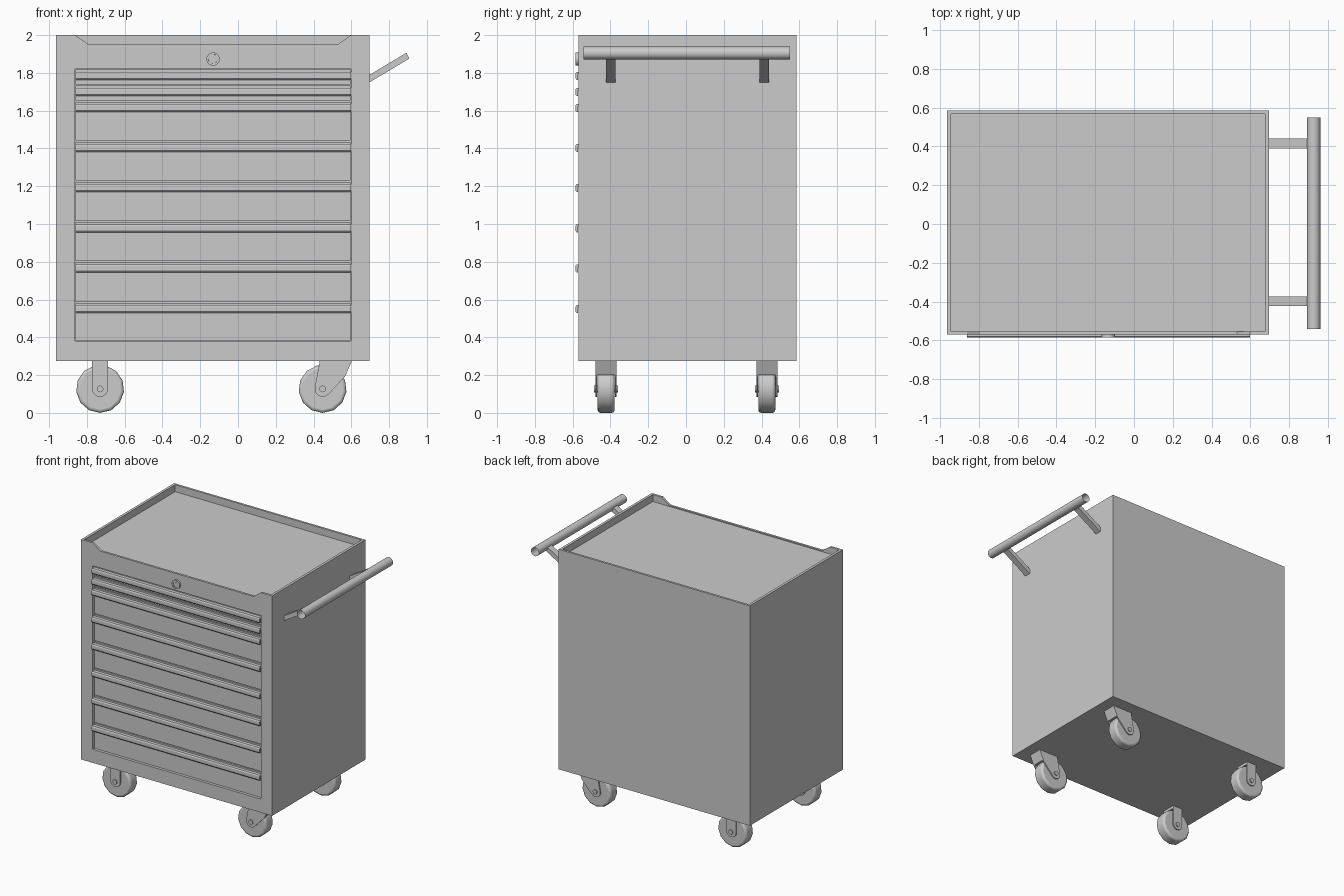
import bpy, bmesh, math
from mathutils import Matrix, Vector

if "Cube" in bpy.data.objects:
    bpy.data.objects.remove(bpy.data.objects["Cube"])


def finish(bm, name, smooth=False):
    bmesh.ops.recalc_face_normals(bm, faces=bm.faces)
    me = bpy.data.meshes.new(name)
    bm.to_mesh(me)
    bm.free()
    ob = bpy.data.objects.new(name, me)
    bpy.context.collection.objects.link(ob)
    bpy.ops.object.select_all(action='DESELECT')
    ob.select_set(True)
    bpy.context.view_layer.objects.active = ob
    if smooth:
        bpy.ops.object.shade_smooth_by_angle(angle=math.radians(35))
    return ob


def box(name, x0, x1, y0, y1, z0, z1):
    bm = bmesh.new()
    size = Matrix.Diagonal((x1 - x0, y1 - y0, z1 - z0, 1))
    mid = Matrix.Translation(((x0 + x1) / 2, (y0 + y1) / 2, (z0 + z1) / 2))
    bmesh.ops.create_cube(bm, size=1, matrix=mid @ size)
    return finish(bm, name)


def prism(name, points, axis, a, b):
    """Extrude an (x,z) profile along y, or a (y,z) profile along x."""
    bm = bmesh.new()
    vs = [bm.verts.new((p, a, q) if axis == 'y' else (a, p, q)) for p, q in points]
    face = bm.faces.new(vs)
    new = bmesh.ops.extrude_face_region(bm, geom=[face])['geom']
    move = Vector((0, b - a, 0)) if axis == 'y' else Vector((b - a, 0, 0))
    bmesh.ops.translate(bm, vec=move, verts=[v for v in new if isinstance(v, bmesh.types.BMVert)])
    return finish(bm, name)


def rod(name, x, y0, y1, z, r, n, caps=True):
    """Cylinder lying along y, first vertex pointing down."""
    bm = bmesh.new()
    m = Matrix.Translation((x, (y0 + y1) / 2, z)) @ Matrix.Rotation(-math.pi / 2, 4, 'X')
    bmesh.ops.create_cone(bm, cap_ends=caps, segments=n, radius1=r, radius2=r,
                          depth=y1 - y0, matrix=m)
    return finish(bm, name, True)


def cut(ob, cutter):
    mod = ob.modifiers.new('cut', 'BOOLEAN')
    mod.operation, mod.solver, mod.object = 'DIFFERENCE', 'EXACT', cutter
    bpy.context.view_layer.objects.active = ob
    bpy.ops.object.modifier_apply(modifier=mod.name)
    bpy.data.objects.remove(cutter)


X0, X1, Y0, Y1 = -0.963, 0.695, -0.57, 0.585   # cabinet footprint
DX0, DX1 = -0.862, 0.598                       # drawer opening

# cabinet with top tray, lowered front lip and drawer opening
body = box('cabinet', X0, X1, Y0, Y1, 0.275, 2.0)
cut(body, box('tray_cutter', X0 + .02, X1 - .02, Y0 + .017, Y1 - .017, 1.945, 2.1))
cut(body, prism('lip_cutter', [(-.794, 1.953), (.532, 1.953), (.598, 2.0), (.598, 2.1),
                               (-.862, 2.1), (-.862, 2.0)], 'y', Y0 - .1, Y0 + .05))
cut(body, box('drawer_cutter', DX0, DX1, Y0 - .1, -.53, 0.381, 1.82))

# drawers with full-width hooked pulls
tops = [1.82, 1.735, 1.65, 1.438, 1.226, 1.013, 0.80, 0.585, 0.381]
for i, (top, low) in enumerate(zip(tops, tops[1:]), 1):
    box(f'drawer_{i}', DX0 + .003, DX1 - .003, -.553, -.528, low + .003, top - .003)
    t = top - .015
    prism(f'drawer_pull_{i}', [(-.55, t), (-.58, t), (-.585, t - .008), (-.585, t - .034),
                               (-.579, t - .042), (-.573, t - .042), (-.573, t - .012),
                               (-.55, t - .012)], 'x', DX0 + .001, DX1 - .001)

# lock: ring with recessed core
lock = rod('lock_ring', -.132, -.584, -.565, 1.873, .035, 24)
cut(lock, rod('lock_cutter', -.132, -.6, -.578, 1.873, .024, 24))
box('lock_slot', -.136, -.128, -.581, -.577, 1.861, 1.885)

# side push handle: open tube on two slanted brackets
rod('handle_tube', .926, -.542, .55, 1.905, .034, 24, caps=False)
for side, y in (('front', -.398), ('back', .415)):
    prism(f'handle_bracket_{side}', [(.69, 1.746), (.907, 1.876), (.892, 1.907), (.69, 1.786)],
          'y', y - .025, y + .025)


def fork_profile(cx, cz, r, a0, a1, top):
    """Rounded end around the axle, closed by the given top points."""
    arc = [math.radians(a0 + (a1 - a0) * k / 8) for k in range(9)]
    return [(cx + r * math.cos(a), cz + r * math.sin(a)) for a in arc] + top


def caster(name, cx, cy, swivel):
    cz = .127
    wheel = rod(name + '_wheel', cx, cy - .045, cy + .045, cz, .127, 13)
    bev = wheel.modifiers.new('round', 'BEVEL')
    bev.width, bev.segments, bev.limit_method = .016, 3, 'ANGLE'
    bev.angle_limit = math.radians(50)
    if swivel:
        plate = fork_profile(cx, cz, .042, 170, 315, [(.565, .19), (.605, .28), (.434, .28)])
        web = [(.434, .254), (.575, .254), (.552, .2), (.57, .2), (.605, .28), (.434, .28)]
    else:
        plate = fork_profile(cx, cz, .042, 180, 360, [(cx + .042, .28), (cx - .042, .28)])
        web = [(cx - .042, .254), (cx + .042, .254), (cx + .042, .28), (cx - .042, .28)]
    for s in (-1, 1):
        prism(f'{name}_fork_{"outer" if s * cy > 0 else "inner"}', plate, 'y',
              cy + s * .047, cy + s * .056)
    prism(name + '_fork_top', web, 'y', cy - .05, cy + .05)
    rod(name + '_axle', cx, cy - .064, cy + .064, cz, .018, 12)


# fixed casters on the left, swivel casters under the handle side
for side, y in (('front', -.423), ('back', .428)):
    caster(f'left_{side}_caster', -.73, y, False)
    caster(f'right_{side}_caster', .448, y, True)
